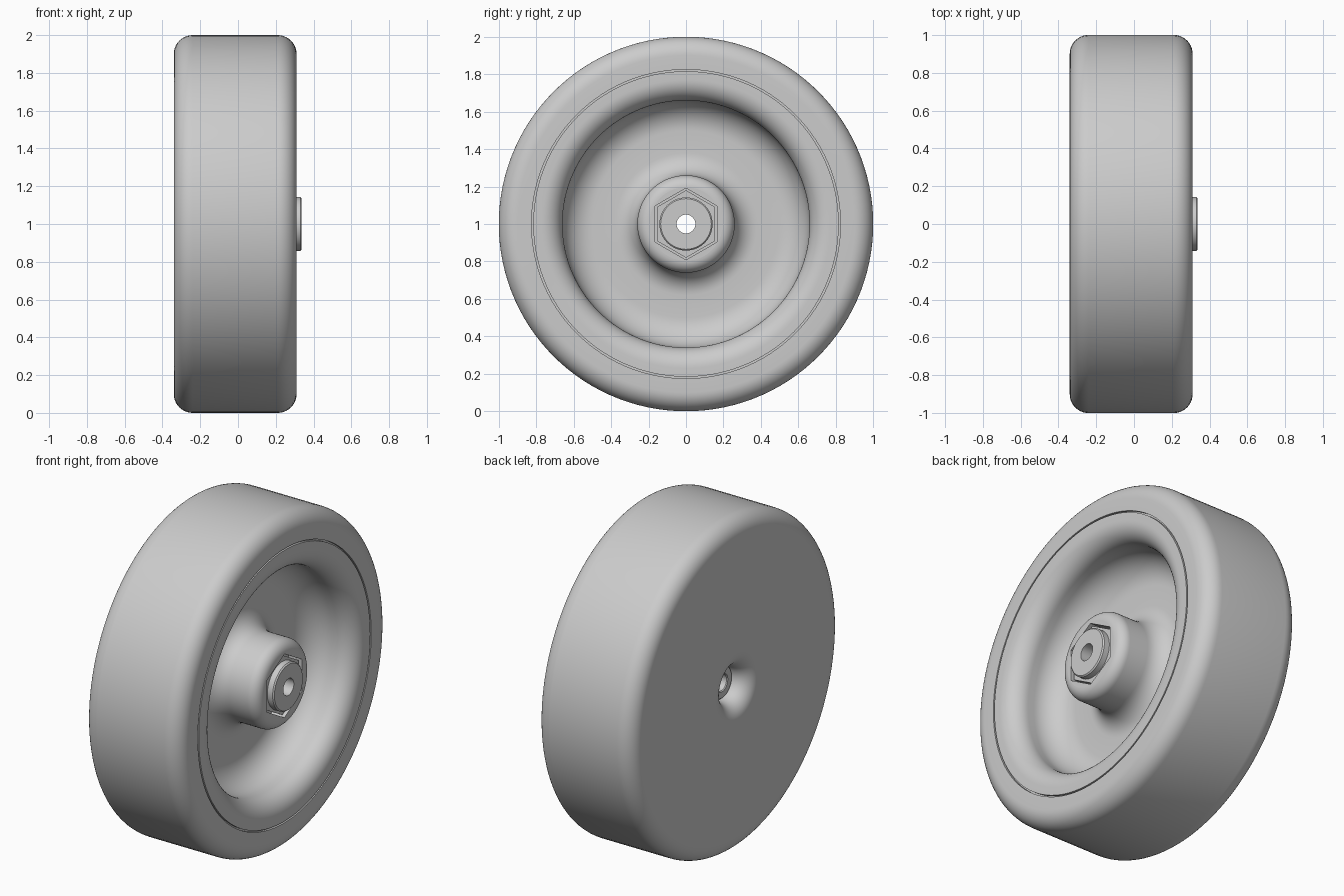
import bpy, bmesh, math

if "Cube" in bpy.data.objects:
    bpy.data.objects.remove(bpy.data.objects["Cube"])

SEG = 120  # divisible by 6 so hexagon corners fall on segments

grey = bpy.data.materials.new("light grey")
grey.diffuse_color = (0.6, 0.6, 0.6, 1)
grey.use_nodes = True
grey.node_tree.nodes["Principled BSDF"].inputs["Base Color"].default_value = grey.diffuse_color


def arc(cx, cr, rad, a0, a1, n=10):
    """Points (x, r) on a circle arc, angles in degrees from the +x axis."""
    angles = [math.radians(a0 + (a1 - a0) * i / n) for i in range(n + 1)]
    return [(cx + rad * math.cos(a), cr + rad * math.sin(a)) for a in angles]


def hexa(x, apothem):
    """Profile point whose ring is a hexagon with a corner at the top."""
    return (x, apothem, True)


def lathe(name, profile):
    """Revolve a closed (x, r) profile about the axle."""
    bm = bmesh.new()
    rings = []
    for p in profile:
        ring = []
        for i in range(SEG):
            a = 2 * math.pi * i / SEG
            r = p[1]
            if len(p) == 3:
                r /= math.cos(a % (math.pi / 3) - math.pi / 6)
            ring.append(bm.verts.new((p[0], r * math.sin(a), 1 + r * math.cos(a))))
        rings.append(ring)
    for k, ring in enumerate(rings):
        nxt = rings[(k + 1) % len(rings)]
        for i in range(SEG):
            j = (i + 1) % SEG
            bm.faces.new((ring[i], ring[j], nxt[j], nxt[i]))
    bmesh.ops.recalc_face_normals(bm, faces=bm.faces)
    mesh = bpy.data.meshes.new(name)
    bm.to_mesh(mesh)
    bm.free()
    mesh.materials.append(grey)
    ob = bpy.data.objects.new(name, mesh)
    bpy.context.collection.objects.link(ob)
    bpy.ops.object.select_all(action='DESELECT')
    ob.select_set(True)
    bpy.context.view_layer.objects.active = ob
    bpy.ops.object.shade_smooth_by_angle(angle=math.radians(30))
    return ob


# Wheel body: hexagonal pocket, boss, dished face, rim, tread, flat back, bore
body = [(0.22, 0.05), hexa(0.22, 0.166), hexa(0.31, 0.166), (0.31, 0.196)]
body += arc(0.245, 0.195, 0.065, 90, 0)[::-1]       # boss edge
body += arc(0.12, 0.38, 0.12, 270, 180)             # boss root
body += arc(0.16, 0.50, 0.16, 180, 90, 14)          # dish corner
body += arc(0.20, 0.77, 0.11, 270, 360, 12)         # rim lip
body += [(0.31, 0.816), (0.295, 0.816), (0.295, 0.825), (0.31, 0.825)]  # seam groove
body += arc(0.21, 0.90, 0.10, 0, 90)                # tread front edge
body += arc(-0.24, 0.90, 0.10, 90, 180)             # tread back edge
body += arc(-0.24, 0.205, 0.10, 180, 270)           # rounded back opening
body += [(-0.22, 0.105), (-0.22, 0.05)]
lathe("wheel_body", body)

# Bearing sleeve end, recessed in the back opening
lathe("sleeve", [(-0.20, 0.05), (-0.235, 0.05), (-0.24, 0.055),
                 (-0.24, 0.092), (-0.235, 0.097), (-0.20, 0.097)])

# Hexagonal nut with a round raised collar
lathe("axle_nut", [(0.215, 0.05), hexa(0.215, 0.156), hexa(0.295, 0.156),
                   (0.295, 0.142), (0.33, 0.142), (0.337, 0.135), (0.337, 0.05)])
